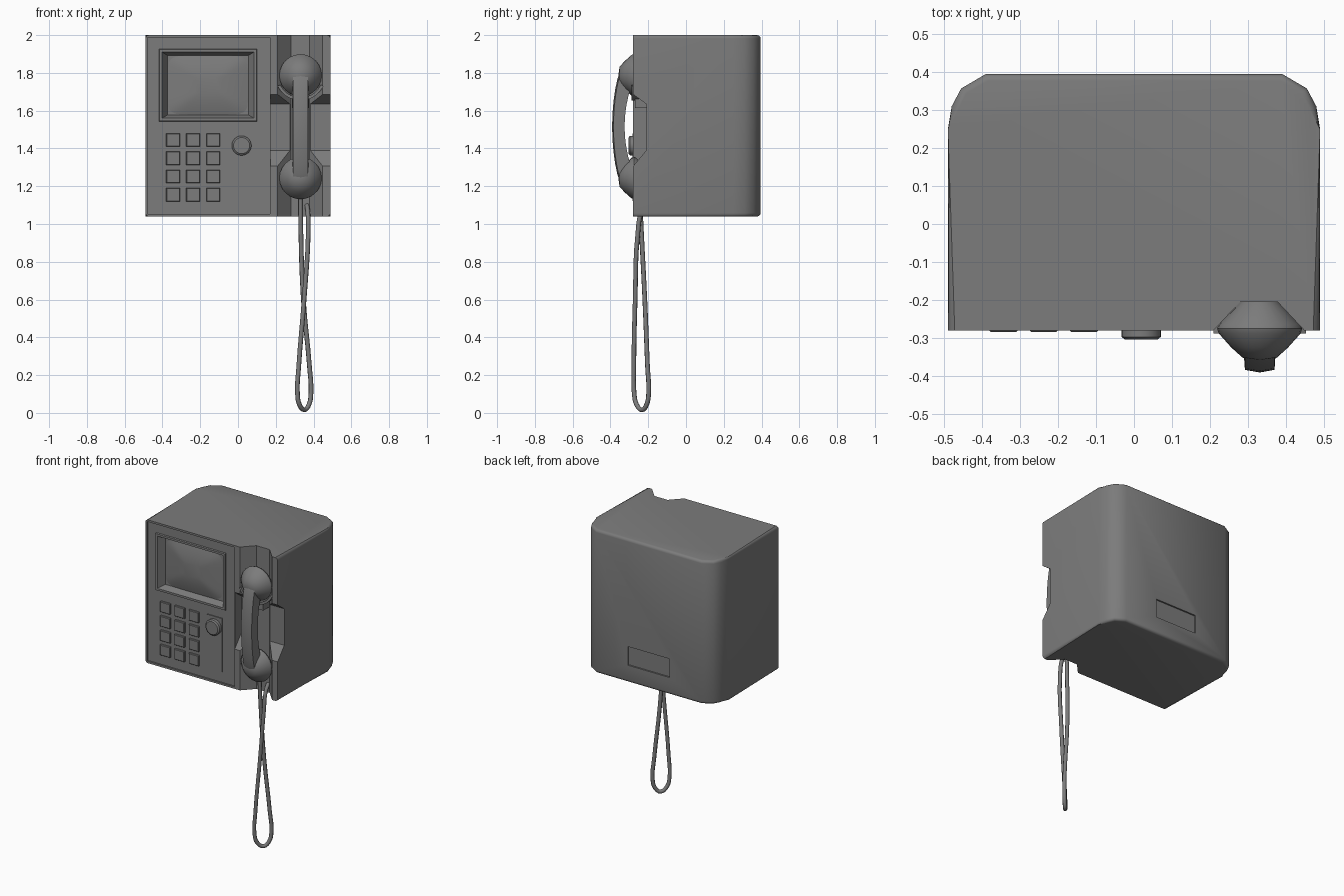
import bpy, bmesh, math
from mathutils import Matrix, Vector

cube = bpy.data.objects.get("Cube")
if cube:
    bpy.data.objects.remove(cube)

GREY = (0.2, 0.2, 0.2, 1)
grey = bpy.data.materials.new("dark_grey_plastic")
grey.use_nodes = True
grey.diffuse_color = GREY
grey.node_tree.nodes["Principled BSDF"].inputs["Base Color"].default_value = GREY


def finish(name, bm, smooth=True):
    bmesh.ops.recalc_face_normals(bm, faces=bm.faces)
    mesh = bpy.data.meshes.new(name)
    bm.to_mesh(mesh)
    bm.free()
    mesh.materials.append(grey)
    ob = bpy.data.objects.new(name, mesh)
    bpy.context.collection.objects.link(ob)
    if smooth:
        shade(ob)
    return ob


def shade(ob):
    bpy.ops.object.select_all(action='DESELECT')
    ob.select_set(True)
    bpy.context.view_layer.objects.active = ob
    bpy.ops.object.shade_smooth_by_angle(angle=math.radians(35))


def prism(bm, points, axis, lo, hi):
    """Extrude a closed outline along x, y or z."""
    place = {'x': lambda a, b, c: (c, a, b),
             'y': lambda a, b, c: (a, c, b),
             'z': lambda a, b, c: (a, b, c)}[axis]
    rings = [[bm.verts.new(place(a, b, c)) for a, b in points] for c in (lo, hi)]
    n = len(points)
    for i in range(n):
        j = (i + 1) % n
        bm.faces.new((rings[0][i], rings[0][j], rings[1][j], rings[1][i]))
    bm.faces.new(rings[0])
    bm.faces.new(rings[1])


def rect(x0, x1, z0, z1):
    return [(x0, z0), (x1, z0), (x1, z1), (x0, z1)]


def plate(name, x0, x1, z0, z1, y0, y1, bevel=0.0):
    bm = bmesh.new()
    prism(bm, rect(x0, x1, z0, z1), 'y', y0, y1)
    if bevel:
        edges = [e for e in bm.edges if all(abs(v.co.y - y0) < 1e-5 for v in e.verts)]
        bmesh.ops.bevel(bm, geom=edges, offset=bevel, segments=1, affect='EDGES')
    return finish(name, bm)


def lathe_y(name, profile, x, z, sides=24):
    """Spin (radius, y) points round a front-to-back axis."""
    bm = bmesh.new()
    verts = [bm.verts.new((x + r, y, z)) for r, y in profile]
    edges = [bm.edges.new(pair) for pair in zip(verts, verts[1:])]
    bmesh.ops.spin(bm, geom=verts + edges, cent=(x, 0, z), axis=(0, 1, 0),
                   angle=math.tau, steps=sides)
    bmesh.ops.remove_doubles(bm, verts=bm.verts, dist=1e-4)
    return finish(name, bm)


def carve(ob, points, axis, lo, hi):
    bm = bmesh.new()
    prism(bm, points, axis, lo, hi)
    cutter = finish("cutter", bm, False)
    cutter.hide_render = True
    mod = ob.modifiers.new("cut", 'BOOLEAN')
    mod.operation, mod.solver, mod.object = 'DIFFERENCE', 'EXACT', cutter
    bpy.context.view_layer.objects.active = ob
    bpy.ops.object.modifier_apply(modifier=mod.name)
    bpy.data.objects.remove(cutter)


# Housing with rounded back
FRONT = -0.28
half = [(0.49, FRONT), (0.49, 0.25), (0.48, 0.31), (0.455, 0.357), (0.39, 0.395)]
bm = bmesh.new()
prism(bm, half + [(-x, y) for x, y in reversed(half)], 'z', 1.04, 2.0)
rim = [e for e in bm.edges if abs(e.verts[0].co.z - e.verts[1].co.z) < 1e-4
       and max(v.co.y for v in e.verts) > FRONT + 0.01]
bmesh.ops.bevel(bm, geom=rim, offset=0.018, segments=3, profile=0.5, affect='EDGES')
housing = finish("housing", bm, False)

# Front panel recess, screen well, handset channel, hand notch, back label recess
PANEL = FRONT + 0.01
carve(housing, rect(-0.478, 0.17, 1.053, 1.987), 'y', -0.4, PANEL)
carve(housing, rect(-0.405, 0.087, 1.553, 1.917), 'y', -0.4, -0.2)
carve(housing, [(0.205, -0.285), (0.28, -0.205), (0.378, -0.205), (0.453, -0.285)],
      'z', 0.9, 2.1)
carve(housing, [(-0.285, 1.69), (-0.21, 1.635), (-0.21, 1.39), (-0.285, 1.30)],
      'x', 0.172, 0.6)
carve(housing, rect(-0.155, 0.155, 1.155, 1.28), 'y', 0.385, 0.5)
shade(housing)

# Screen surround: stepped rectangular loops funnelling inwards
bm = bmesh.new()
cx, cz = -0.159, 1.735
rings = []
for w, h, y in ((0.26, 0.192, PANEL + 0.002), (0.257, 0.189, FRONT), (0.243, 0.175, FRONT),
                (0.215, 0.158, -0.235)):
    rings.append([bm.verts.new((cx + sx * w, y, cz + sz * h))
                  for sx, sz in ((-1, -1), (1, -1), (1, 1), (-1, 1))])
for a, b in zip(rings, rings[1:]):
    for i in range(4):
        j = (i + 1) % 4
        bm.faces.new((a[i], a[j], b[j], b[i]))
bm.faces.new(rings[-1])
finish("screen_surround", bm)

# Bulged glass with a pillow-shaped outline
bm = bmesh.new()
N = 32
loops = []
for s in (1.0, 0.85, 0.6, 0.3):
    loop = []
    for k in range(N):
        a = math.tau * (k + 0.5) / N
        c, d = math.cos(a), math.sin(a)
        px = math.copysign(abs(c) ** 0.3, c) * s
        pz = math.copysign(abs(d) ** 0.3, d) * s
        loop.append(bm.verts.new((cx + 0.212 * px, -0.238 - 0.025 * (1 - s * s),
                                  cz + 0.157 * pz)))
    loops.append(loop)
for a, b in zip(loops, loops[1:]):
    for i in range(N):
        j = (i + 1) % N
        bm.faces.new((a[i], a[j], b[j], b[i]))
bm.faces.new(loops[-1])
finish("screen_glass", bm)

# Keypad
for row in range(4):
    for col in range(3):
        x, z = -0.38 + 0.106 * col, 1.12 + 0.0965 * row
        plate(f"key_{row}_{col}", x, x + 0.073, z, z + 0.07, -0.284, -0.25, 0.003)

# Coin plate and knob
plate("coin_plate", -0.035, 0.073, 1.122, 1.483, PANEL - 0.006, -0.25)
lathe_y("coin_knob", [(0, -0.304), (0.043, -0.304), (0.052, -0.297), (0.052, -0.25)],
        0.019, 1.415)

# Handset cups
HX, HZ = 0.331, 1.515
for name, z in (("earpiece", HZ + 0.272), ("mouthpiece", HZ - 0.272)):
    lathe_y(name, [(0, -0.206), (0.05, -0.206), (0.108, -0.264), (0.112, -0.275),
                   (0.108, -0.288), (0.075, -0.325), (0.045, -0.352), (0, -0.358)], HX, z)

# Curved handle with a ridged front
bm = bmesh.new()
sections = []
STEPS = 14
for i in range(STEPS + 1):
    u = 2 * i / STEPS - 1
    outer = -0.391 + 0.05 * u * u + 0.025 * u ** 8
    inner = -0.325 + 0.055 * u * u
    zo, zi = HZ + 0.35 * u, HZ + 0.27 * u
    sections.append([bm.verts.new((HX + x, y, z)) for x, y, z in (
        (-0.043, inner, zi), (-0.039, outer + 0.007, zo), (0, outer, zo),
        (0.039, outer + 0.007, zo), (0.043, inner, zi))])
for a, b in zip(sections, sections[1:]):
    for i in range(5):
        j = (i + 1) % 5
        bm.faces.new((a[i], a[j], b[j], b[i]))
bm.faces.new(sections[0])
bm.faces.new(sections[-1])
finish("handset_handle", bm)

# Cradle hook: curved lip under the earpiece, with its support
bm = bmesh.new()
arc = [math.radians(205 + 13 * k) for k in range(11)]
lip = [(HX + r * math.cos(a), HZ + 0.272 + r * math.sin(a))
       for r, seq in ((0.118, arc), (0.134, arc[::-1])) for a in seq]
prism(bm, lip, 'y', -0.288, -0.245)
finish("cradle_lip", bm)
plate("cradle_support", HX - 0.045, HX + 0.045, 1.615, 1.665, -0.27, -0.2)

# Hanging cord
path = [(0.331, -0.245, 1.16), (0.332, -0.238, 1.0), (0.346, -0.218, 0.6),
        (0.378, -0.204, 0.25), (0.386, -0.198, 0.1), (0.376, -0.208, 0.045),
        (0.352, -0.232, 0.016), (0.325, -0.262, 0.045), (0.315, -0.274, 0.1),
        (0.322, -0.276, 0.25), (0.35, -0.269, 0.6), (0.372, -0.255, 0.95),
        (0.37, -0.235, 1.06), (0.365, -0.2, 1.1)]
curve = bpy.data.curves.new("cord", 'CURVE')
curve.dimensions = '3D'
curve.bevel_depth = 0.0125
curve.bevel_resolution = 2
curve.resolution_u = 4
curve.use_fill_caps = True
spline = curve.splines.new('BEZIER')
spline.bezier_points.add(len(path) - 1)
for p, co in zip(spline.bezier_points, path):
    p.co = co
    p.handle_left_type = p.handle_right_type = 'AUTO'
curve.materials.append(grey)
cord = bpy.data.objects.new("cord", curve)
bpy.context.collection.objects.link(cord)
